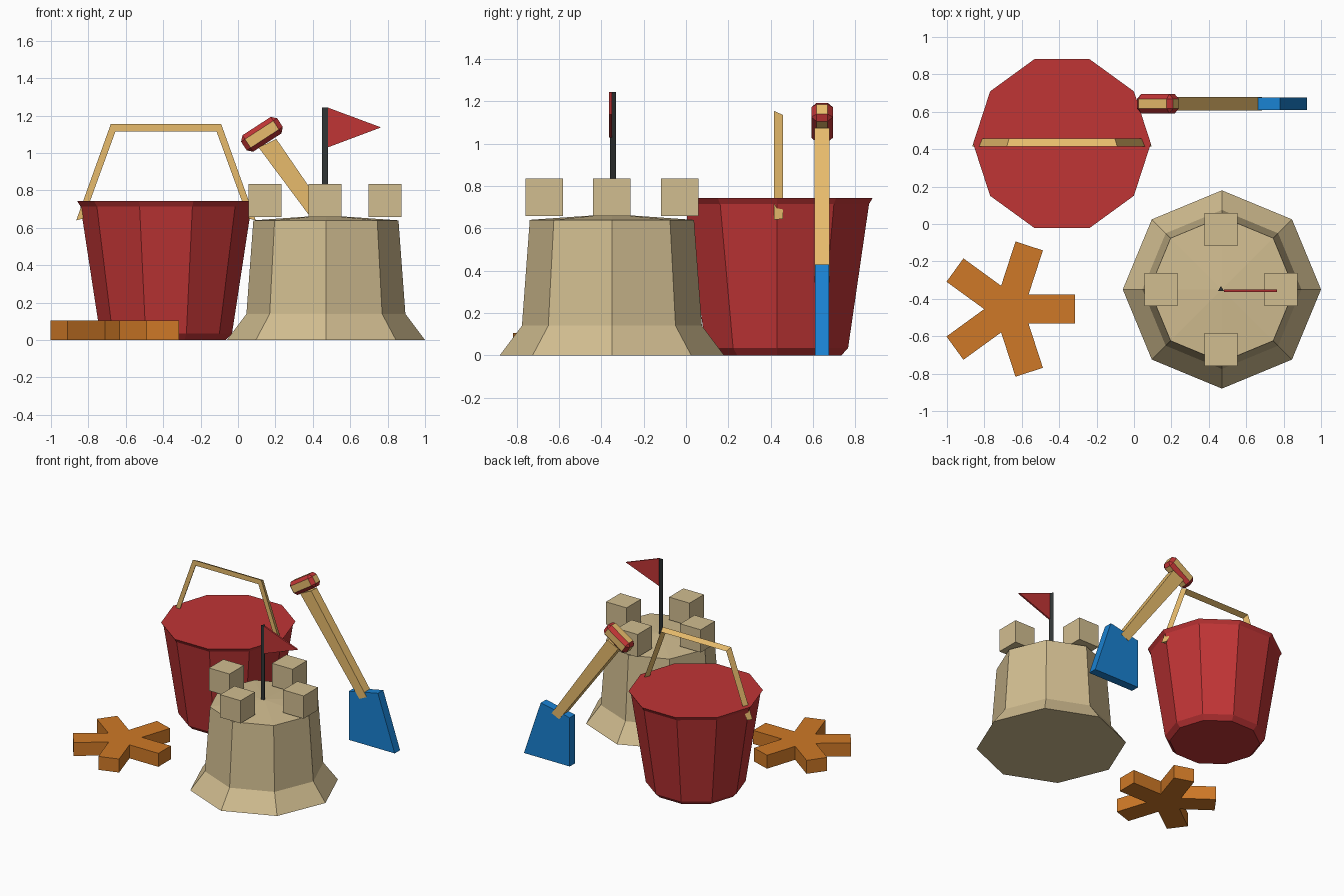
import bpy, bmesh
from math import sin, cos, pi, radians
from mathutils import Matrix, Vector

if "Cube" in bpy.data.objects:
    bpy.data.objects.remove(bpy.data.objects["Cube"])


def material(name, r, g, b):
    m = bpy.data.materials.new(name)
    m.diffuse_color = (r, g, b, 1)
    m.use_nodes = True
    m.node_tree.nodes["Principled BSDF"].inputs["Base Color"].default_value = m.diffuse_color
    return m


RED = material("red", 0.53, 0.035, 0.036)
SAND = material("sand", 0.64, 0.51, 0.28)
WOOD = material("wood", 0.80, 0.50, 0.15)
BLUE = material("blue", 0.01, 0.22, 0.64)
ORANGE = material("orange", 0.62, 0.19, 0.02)
DARK = material("dark", 0.03, 0.035, 0.035)


def finish(name, bm, *mats):
    bmesh.ops.recalc_face_normals(bm, faces=bm.faces)
    me = bpy.data.meshes.new(name)
    bm.to_mesh(me)
    bm.free()
    for m in mats:
        me.materials.append(m)
    ob = bpy.data.objects.new(name, me)
    bpy.context.collection.objects.link(ob)
    return ob


def loft(name, rings, mat):
    """Skin a list of equal-length point loops and cap both ends."""
    bm = bmesh.new()
    loops = [[bm.verts.new(p) for p in ring] for ring in rings]
    n = len(loops[0])
    for a, b in zip(loops, loops[1:]):
        for i in range(n):
            j = (i + 1) % n
            bm.faces.new((a[i], a[j], b[j], b[i]))
    bm.faces.new(loops[0])
    bm.faces.new(loops[-1])
    return finish(name, bm, mat)


def ring(cx, cy, r, z, n, turn=0.0):
    return [(cx + r * cos(turn + 2 * pi * i / n), cy + r * sin(turn + 2 * pi * i / n), z) for i in range(n)]


def plate(name, outline, y0, y1, mat):
    """Outline in x/z, given thickness along y."""
    return loft(name, [[(x, y, z) for x, z in outline] for y in (y0, y1)], mat)


# bucket: closed ten-sided taper with a chamfered rim and foot
loft("bucket", [ring(-0.385, 0.43, r, z, 10) for r, z in
                ((0.32, 0), (0.353, 0.035), (0.457, 0.715), (0.475, 0.743))], RED)

# bucket handle: triangular bar, flat at the front
outer = [(-0.865, 0.64), (-0.68, 1.155), (-0.09, 1.155), (0.095, 0.64)]
inner = [(-0.825, 0.65), (-0.655, 1.116), (-0.115, 1.116), (0.055, 0.65)]
loft("bucket_handle", [[(o[0], 0.415, o[1]), (i[0], 0.415, i[1]),
                        ((o[0] + i[0]) / 2, 0.458, (o[1] + i[1]) / 2)]
                       for o, i in zip(outer, inner)], WOOD)

# sand castle: flared octagonal tower with a slightly domed top
CX, CY = 0.47, -0.35
loft("castle_tower", [ring(CX, CY, r, z, 8) for r, z in
                      ((0.53, 0), (0.425, 0.14), (0.388, 0.64), (0.004, 0.667))], SAND)
for k in range(4):
    a = k * pi / 2
    bm = bmesh.new()
    bmesh.ops.create_cube(bm, size=0.177, matrix=Matrix.Translation(
        (CX - 0.005 + 0.32 * cos(a), CY + 0.32 * sin(a), 0.746)))
    finish(f"battlement_{k + 1}", bm, SAND)

# flag
loft("flag_pole", [ring(CX - 0.005, CY, 0.019, z, 3, pi / 2) for z in (0.64, 1.243)], DARK)
plate("flag", [(0.48, 1.03), (0.765, 1.137), (0.48, 1.243)], -0.363, -0.35, RED)

# spade: flared blade, tapered shaft, chamfered grip
plate("spade_blade", [(0.53, 0), (0.925, 0), (0.78, 0.43), (0.53, 0.38)], 0.61, 0.676, BLUE)
plate("spade_shaft", [(0.62, 0.345), (0.685, 0.375), (0.205, 1.075), (0.11, 1.03)], 0.608, 0.678, WOOD)
bm = bmesh.new()
bmesh.ops.create_cube(bm, size=1.0, matrix=Matrix.Diagonal((0.23, 0.102, 0.105, 1)))
bevel = bmesh.ops.bevel(bm, geom=bm.edges[:], offset=0.025, segments=1, affect='EDGES')
bm.normal_update()
for f in bm.faces:
    f.material_index = 0 if max(abs(c) for c in f.normal) > 0.99 else 1
bm.transform(Matrix.Translation((0.128, 0.643, 1.10)) @ Matrix.Rotation(radians(-33), 4, 'Y'))
finish("spade_grip", bm, WOOD, RED)

# starfish: five square-ended arms
centre, half, reach = Vector((-0.67, -0.455)), 0.077, 0.355
outline = []
for k in range(5):
    turn = Matrix.Rotation(2 * pi * k / 5, 2)
    notch = half / sin(pi / 5) * cos(pi / 5)
    for p in ((notch, -half), (reach, -half), (reach, half)):
        outline.append(centre + turn @ Vector(p))
loft("starfish", [[(p.x, p.y, z) for p in outline] for z in (0, 0.105)], ORANGE)
